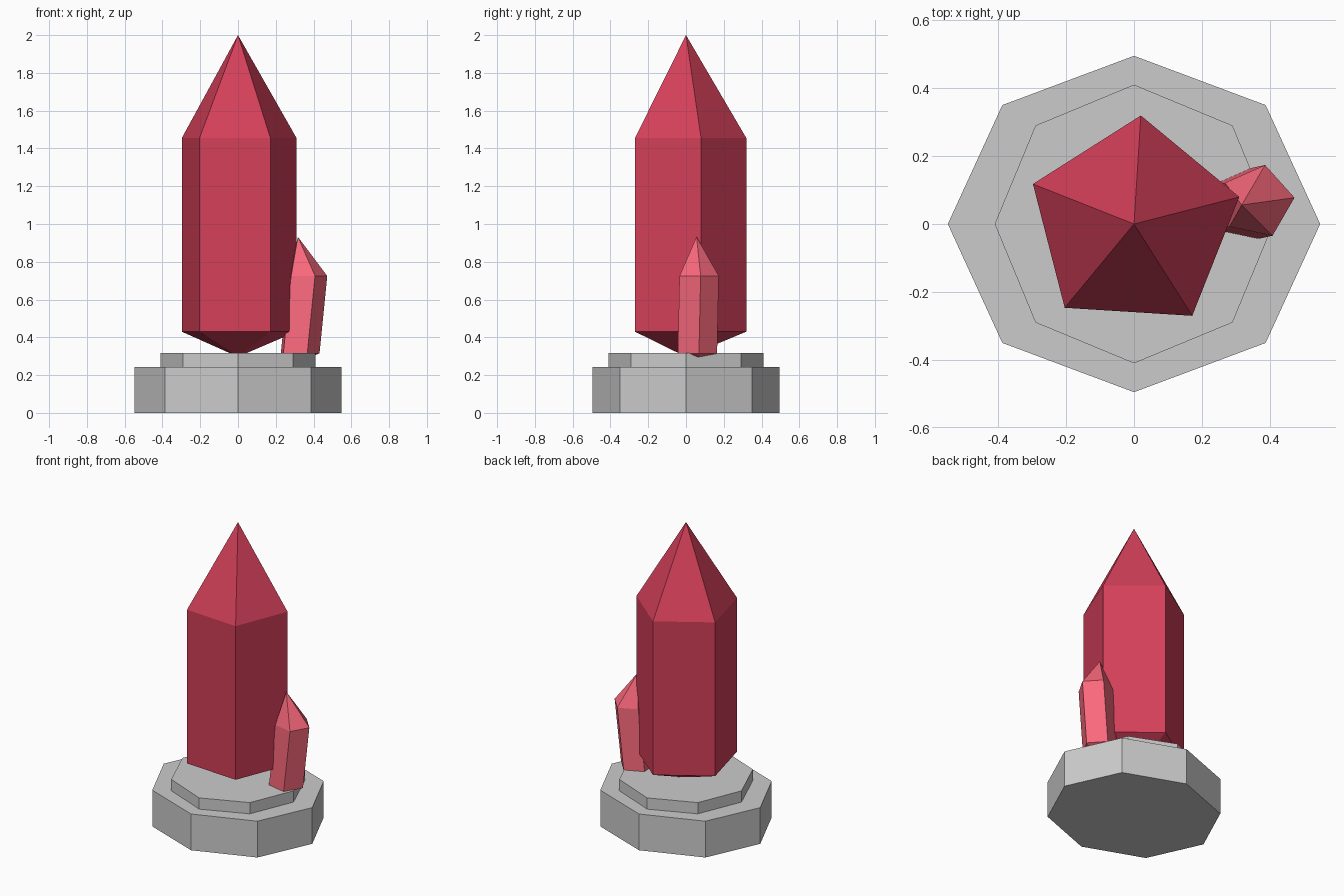
import bpy, bmesh
from math import cos, sin, radians, tau

if "Cube" in bpy.data.objects:
    bpy.data.objects.remove(bpy.data.objects["Cube"])


def material(name, rgb):
    m = bpy.data.materials.new(name)
    m.diffuse_color = (*rgb, 1)
    m.use_nodes = True
    m.node_tree.nodes["Principled BSDF"].inputs["Base Color"].default_value = m.diffuse_color
    return m


def make_object(name, bm, mat=None):
    bmesh.ops.recalc_face_normals(bm, faces=bm.faces)
    mesh = bpy.data.meshes.new(name)
    bm.to_mesh(mesh)
    bm.free()
    obj = bpy.data.objects.new(name, mesh)
    bpy.context.collection.objects.link(obj)
    if mat:
        mesh.materials.append(mat)
    return obj


def ring(bm, n, center, rx, ry, start=0.0):
    cx, cy, cz = center
    angles = [radians(start) + tau * i / n for i in range(n)]
    return [bm.verts.new((cx + rx * cos(a), cy + ry * sin(a), cz)) for a in angles]


def bridge(bm, low, high):
    n = len(low)
    for i in range(n):
        j = (i + 1) % n
        bm.faces.new((low[i], low[j], high[j], high[i]))


def slab(name, rx, ry, z0, z1):
    bm = bmesh.new()
    low = ring(bm, 8, (0, 0, z0), rx, ry)
    high = ring(bm, 8, (0, 0, z1), rx, ry)
    bridge(bm, low, high)
    bm.faces.new(low)
    bm.faces.new(high)
    return make_object(name, bm)


def crystal(name, bottom, low_c, high_c, top, r, start, mat):
    """Five-sided prism with a point at each end."""
    bm = bmesh.new()
    low = ring(bm, 5, low_c, r, r, start)
    high = ring(bm, 5, high_c, r, r, start)
    bridge(bm, low, high)
    for loop, tip in ((low, bottom), (high, top)):
        v = bm.verts.new(tip)
        for i in range(5):
            bm.faces.new((loop[i], loop[(i + 1) % 5], v))
    return make_object(name, bm, mat)


red = material("crystal_red", (0.65, 0.05, 0.10))
pink = material("crystal_pink", (0.95, 0.14, 0.20))

# Stepped octagonal pedestal
slab("pedestal_base", 0.548, 0.495, 0, 0.242)
slab("pedestal_step", 0.41, 0.41, 0.242, 0.317)

# Large upright crystal
crystal("main_crystal", (0, 0, 0.297), (0, 0, 0.43), (0, 0, 1.455),
        (0, 0, 2.0), 0.32, 14.4, red)

# Small leaning crystal at its side
crystal("small_crystal", (0.317, 0.055, 0.267), (0.322, 0.057, 0.315),
        (0.363, 0.066, 0.725), (0.317, 0.056, 0.932), 0.11, 6, pink)
